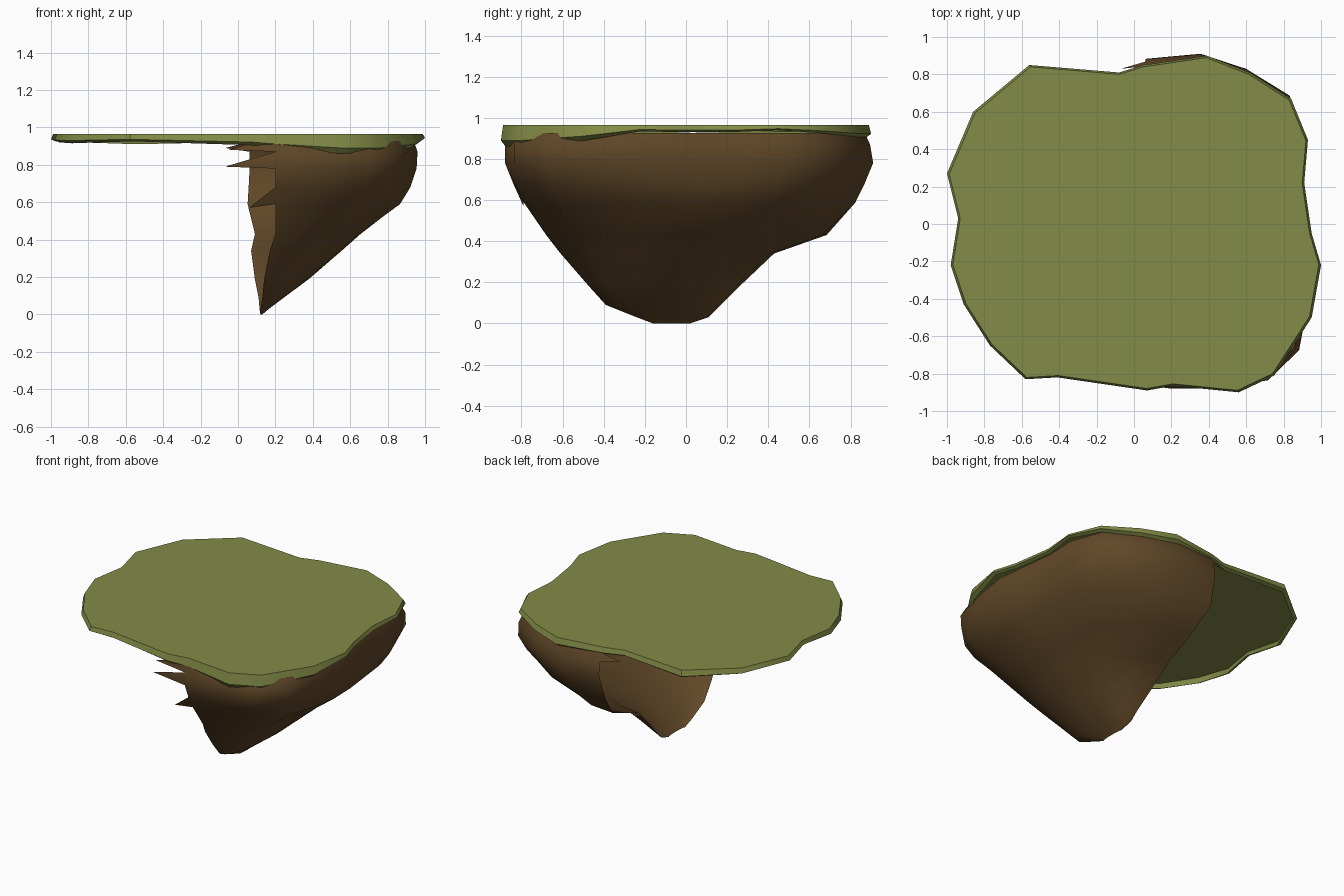
import bpy, bmesh, math

if "Cube" in bpy.data.objects:
    bpy.data.objects.remove(bpy.data.objects["Cube"])

def material(name, rgb):
    m = bpy.data.materials.new(name)
    m.diffuse_color = (*rgb, 1)
    m.use_nodes = True
    m.node_tree.nodes["Principled BSDF"].inputs["Base Color"].default_value = m.diffuse_color
    return m

def make(name, bm, mat, angle):
    me = bpy.data.meshes.new(name)
    bm.to_mesh(me)
    bm.free()
    me.materials.append(mat)
    ob = bpy.data.objects.new(name, me)
    bpy.context.collection.objects.link(ob)
    bpy.ops.object.select_all(action='DESELECT')
    ob.select_set(True)
    bpy.context.view_layer.objects.active = ob
    bpy.ops.object.shade_smooth_by_angle(angle=math.radians(angle))
    return ob

def bridge(bm, lower, upper, closed):
    n = len(lower)
    for i in range(n if closed else n - 1):
        j = (i + 1) % n
        bm.faces.new((lower[i], lower[j], upper[j], upper[i]))

def lerp(a, b, t):
    return a + (b - a) * t

grass = material("grass_green", (0.225, 0.26, 0.063))
soil = material("soil_brown", (0.118, 0.064, 0.021))

# Grass cap: outline x, y and the height its hanging rim reaches down to
outline = [
    (1, -.22, .935), (.95, -.05, .93), (.91, .22, .93), (.93, .45, .94),
    (.84, .67, .925), (.62, .81, .91), (.39, .90, .905), (.05, .85, .915),
    (-.08, .81, .92), (-.56, .85, .91), (-.86, .60, .92), (-1, .27, .925),
    (-.94, .03, .93), (-.98, -.22, .92), (-.91, -.43, .915), (-.77, -.65, .92),
    (-.58, -.83, .925), (-.41, -.82, .92), (.07, -.89, .905), (.21, -.865, .89),
    (.56, -.90, .86), (.75, -.81, .86), (.95, -.50, .89)]
TOP = .965
bm = bmesh.new()
rings = []
for scale, drop in ((.975, 1.0), (1.0, .72), (.988, 0)):
    rings.append([bm.verts.new((x * scale, y * scale, lerp(TOP, z, drop)))
                  for x, y, z in outline])
bridge(bm, rings[0], rings[1], True)
bridge(bm, rings[1], rings[2], True)
bm.faces.new(rings[2])
make("grass_cap", bm, grass, 40)

# Soil: open half shell. Plan shape as fractions of depth (x) and half width (y)
plan = [(0, -1), (.3, -1), (.68, -.95), (.9, -.77), (.96, -.5), (1, -.25),
        (.97, 0), (.94, .25), (.95, .5), (.86, .75), (.6, .91), (.33, 1), (0, .97)]
# Levels: z, front y, back y, front edge x, back edge x, furthest x, roundness
levels = [
    (0, -.16, .02, .12, .12, .13, 1), (.03, -.24, .11, .12, .115, .165, 1),
    (.09, -.39, .17, .13, .11, .245, 1), (.19, -.48, .27, .14, .09, .38, 1),
    (.34, -.61, .43, .17, .07, .555, .9), (.43, -.68, .69, .2, .09, .66, .7),
    (.59, -.79, .84, .2, .05, .875, .4), (.68, -.84, .875, .2, .055, .925, .15),
    (.78, -.88, .91, .2, .06, .955, 0), (.87, -.88, .895, .2, .06, .96, 0),
    (.925, -.86, .87, .1, .07, .94, 0)]

bm = bmesh.new()
rings = []
for z, y0, y1, xf, xb, xm, rnd in levels:
    ring = []
    for u, v in plan:
        r = math.hypot(u, v)
        u, v = lerp(u, u / r, rnd), lerp(v, v / r, rnd)
        xe = lerp(xf, xb, (v + 1) / 2)
        ring.append(bm.verts.new((xe + u * (xm - xe),
                                  lerp(y0, y1, (v + 1) / 2), z)))
    rings.append(ring)
for a, b in zip(rings, rings[1:]):
    bridge(bm, a, b, False)

# Ragged teeth along the broken front and back edges
for end, lo, tip in ((0, 6, (.06, -.79, .57)), (0, 8, (-.07, -.85, .79)),
                     (0, 9, (-.05, -.85, .88)), (-1, 9, (-.07, .83, .89))):
    t = bm.verts.new(tip)
    a, b = rings[lo][end], rings[lo + 1][end]
    bm.faces.new((t, a, b) if end == 0 else (a, t, b))
make("soil_shell", bm, soil, 60)
